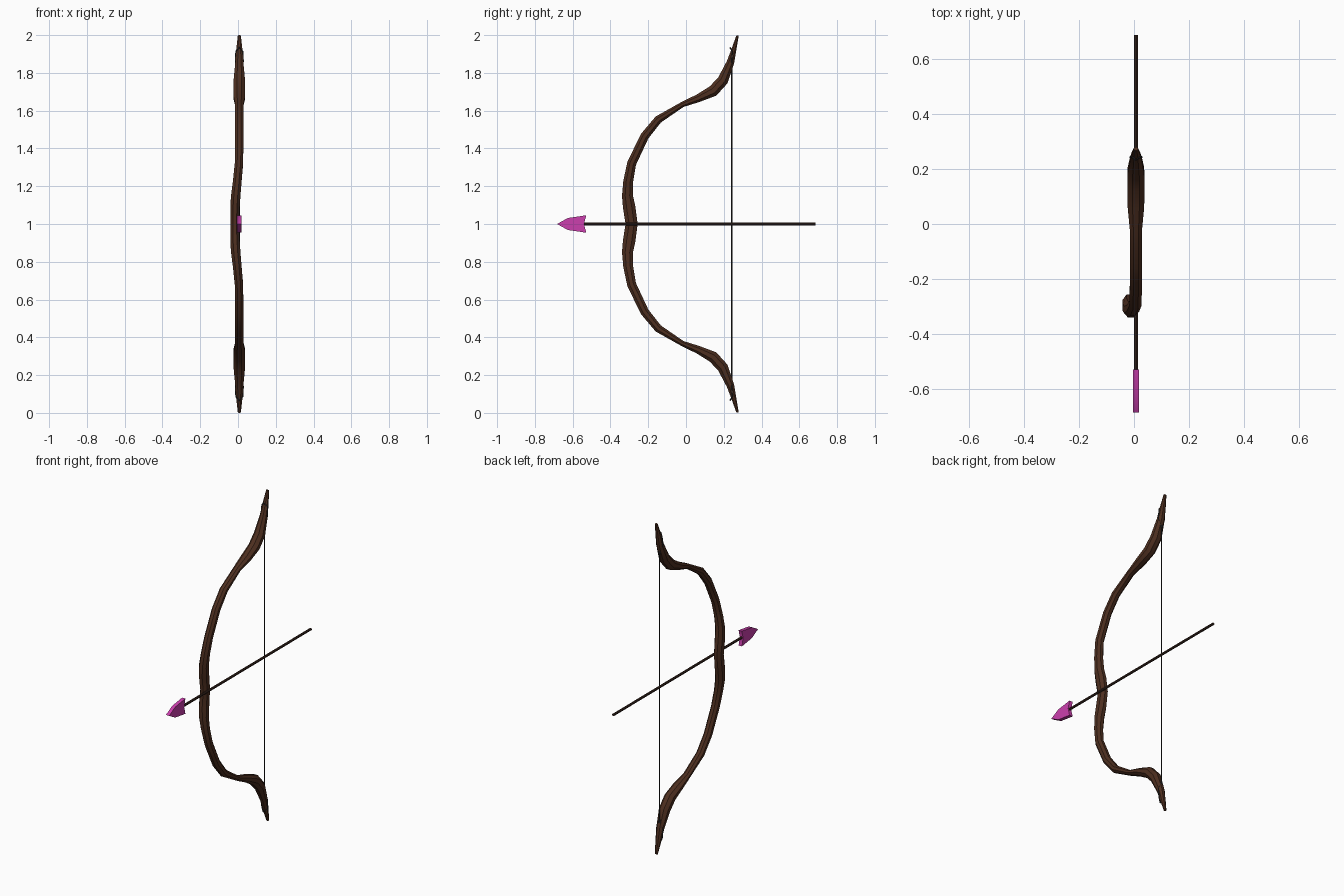
import bpy, bmesh, math
from mathutils import Vector

if "Cube" in bpy.data.objects:
    bpy.data.objects.remove(bpy.data.objects["Cube"])

CX = 0.007  # plane of the limbs, string and arrow


def material(name, rgb):
    m = bpy.data.materials.new(name)
    m.diffuse_color = (*rgb, 1)
    m.use_nodes = True
    m.node_tree.nodes["Principled BSDF"].inputs["Base Color"].default_value = m.diffuse_color
    return m


wood = material("dark_wood", (0.075, 0.028, 0.014))
shaft_mat = material("shaft_wood", (0.045, 0.022, 0.015))
cord = material("cord", (0.02, 0.02, 0.02))
magenta = material("magenta", (0.6, 0.05, 0.42))


def finish(name, bm, mat, angle=30):
    bmesh.ops.recalc_face_normals(bm, faces=bm.faces)
    me = bpy.data.meshes.new(name)
    bm.to_mesh(me)
    bm.free()
    ob = bpy.data.objects.new(name, me)
    bpy.context.collection.objects.link(ob)
    me.materials.append(mat)
    bpy.ops.object.select_all(action='DESELECT')
    ob.select_set(True)
    bpy.context.view_layer.objects.active = ob
    bpy.ops.object.shade_smooth_by_angle(angle=math.radians(angle))
    return ob


def loft(name, stations, mat, sides=8):
    """Sweep an ellipse along stations (x, y, z, half width in x, half depth in yz)."""
    bm = bmesh.new()
    rings = []
    for i, (x, y, z, w, d) in enumerate(stations):
        a = Vector(stations[max(i - 1, 0)][1:3])
        b = Vector(stations[min(i + 1, len(stations) - 1)][1:3])
        t = (b - a).normalized()
        ring = []
        for k in range(sides):
            ang = 2 * math.pi * (k + 0.5) / sides
            u = w * math.cos(ang) / math.cos(math.pi / sides)
            v = d * math.sin(ang) / math.cos(math.pi / sides)
            ring.append(bm.verts.new((x + u, y - v * t.y, z + v * t.x)))
        rings.append(ring)
    for r, s in zip(rings, rings[1:]):
        for k in range(sides):
            j = (k + 1) % sides
            bm.faces.new((r[k], r[j], s[j], s[k]))
    bm.faces.new(rings[0])
    bm.faces.new(rings[-1])
    return finish(name, bm, mat)


# Bow: upper half from grip to tip, mirrored about z = 1
upper = [
    (-0.018, -0.288, 1.000, 0.023, 0.032),
    (-0.016, -0.301, 1.090, 0.025, 0.033),
    (-0.012, -0.310, 1.150, 0.025, 0.029),
    (-0.004, -0.306, 1.225, 0.023, 0.026),
    (0.005, -0.288, 1.320, 0.022, 0.024),
    (CX, -0.219, 1.465, 0.022, 0.023),
    (CX, -0.147, 1.553, 0.022, 0.021),
    (CX, -0.020, 1.632, 0.022, 0.014),
    (CX, 0.065, 1.666, 0.030, 0.021),
    (CX, 0.143, 1.704, 0.031, 0.030),
    (CX, 0.195, 1.760, 0.030, 0.029),
    (CX, 0.236, 1.857, 0.021, 0.020),
    (CX, 0.254, 1.925, 0.016, 0.013),
    (CX, 0.273, 1.998, 0.008, 0.006),
]
lower = [(x, y, 2 - z, w, d) for x, y, z, w, d in reversed(upper[1:])]
loft("bow", lower + upper, wood)

# Bowstring, with a looped end hugging both sides of each tip
loft("bowstring", [(CX, 0.243, z, 0.003, 0.003) for z in (0.18, 1.0, 1.82)], cord, 6)
for tag, s in (("top", 1), ("bottom", -1)):
    for side_name, sx in (("left", -1), ("right", 1)):
        pts = [(0, 0.243, 0.80), (0.021, 0.242, 0.86), (0.018, 0.245, 0.915), (0, 0.232, 0.935)]
        loft(f"string_loop_{tag}_{side_name}",
             [(CX + sx * x, y, 1 + s * z, 0.003, 0.003) for x, y, z in pts], cord, 6)

# Arrow shaft
loft("arrow_shaft", [(CX, y, 1.0, 0.007, 0.007) for y in (-0.56, 0.685)], shaft_mat, 8)

# Arrowhead: flat triangular plate with a shallow notch at the back
bm = bmesh.new()
outline = [(-0.683, 1.0), (-0.625, 1.032), (-0.528, 1.046),
           (-0.540, 1.0), (-0.528, 0.954), (-0.625, 0.968)]
face = bm.faces.new([bm.verts.new((CX - 0.011, y, z)) for y, z in outline])
ext = bmesh.ops.extrude_face_region(bm, geom=[face])
bmesh.ops.translate(bm, vec=(0.022, 0, 0),
                    verts=[g for g in ext["geom"] if isinstance(g, bmesh.types.BMVert)])
finish("arrowhead", bm, magenta)
